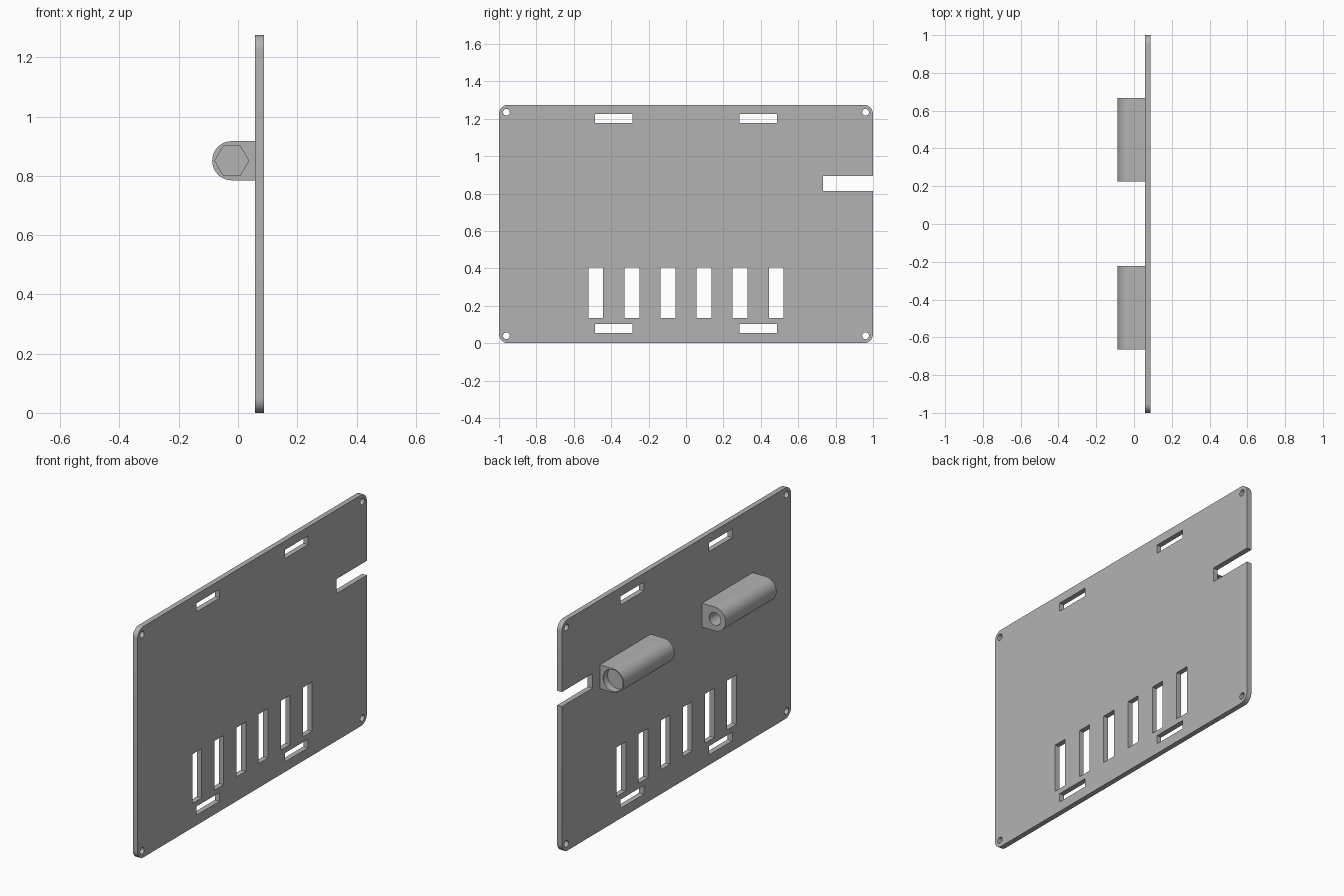
import bpy, bmesh
from math import sin, cos, pi, radians
from mathutils import Vector

cube = bpy.data.objects.get("Cube")
if cube:
    bpy.data.objects.remove(cube)

grey = bpy.data.materials.new("plain grey")
grey.use_nodes = True
grey.diffuse_color = (0.45, 0.45, 0.45, 1)
grey.node_tree.nodes["Principled BSDF"].inputs["Base Color"].default_value = (0.45, 0.45, 0.45, 1)


def arc(u, v, r, start, end, steps):
    """Points on an arc, angles in degrees."""
    angles = [radians(start + (end - start) * i / steps) for i in range(steps + 1)]
    return [(u + r * cos(a), v + r * sin(a)) for a in angles]


def ring(u, v, r, sides):
    return arc(u, v, r, 0, 360, sides)[:-1]


def rect(u0, u1, v0, v1):
    return [(u0, v0), (u1, v0), (u1, v1), (u0, v1)]


def prisms(name, axis, parts):
    """Extrude each (outline, low, high) along x or y into one object."""
    bm = bmesh.new()
    for outline, low, high in parts:
        def place(u, v, d):
            return Vector((d, u, v)) if axis == "x" else Vector((u, d, v))
        face = bm.faces.new([bm.verts.new(place(u, v, low)) for u, v in outline])
        new = bmesh.ops.extrude_face_region(bm, geom=[face])["geom"]
        shift = place(0, 0, high - low)
        bmesh.ops.translate(bm, vec=shift,
                            verts=[g for g in new if isinstance(g, bmesh.types.BMVert)])
    bmesh.ops.recalc_face_normals(bm, faces=bm.faces[:])
    mesh = bpy.data.meshes.new(name)
    bm.to_mesh(mesh)
    bm.free()
    mesh.materials.append(grey)
    obj = bpy.data.objects.new(name, mesh)
    bpy.context.collection.objects.link(obj)
    return obj


def cut(obj, cutter):
    """Subtract the cutter, then smooth the round walls."""
    cutter.hide_render = True
    mod = obj.modifiers.new("cut", "BOOLEAN")
    mod.operation = "DIFFERENCE"
    mod.solver = "EXACT"
    mod.object = cutter
    bpy.ops.object.select_all(action="DESELECT")
    obj.select_set(True)
    bpy.context.view_layer.objects.active = obj
    bpy.ops.object.modifier_apply(modifier=mod.name)
    bpy.data.objects.remove(cutter)
    bpy.ops.object.shade_smooth_by_angle(angle=radians(30))


# Plate with rounded corners
X0, X1, TOP, R = 0.058, 0.087, 1.275, 0.05
outline = (arc(1 - R, R, R, -90, 0, 8) + arc(1 - R, TOP - R, R, 0, 90, 8)
           + arc(R - 1, TOP - R, R, 90, 180, 8) + arc(R - 1, R, R, 180, 270, 8))
plate = prisms("plate", "x", [(outline, X0, X1)])

# Openings: corner screw holes, strap slots, vent slots and side notch
openings = [rect(0.733, 1.1, 0.813, 0.893)]
for side in (-1, 1):
    for z in (0.04, TOP - 0.04):
        openings.append(ring(side * 0.96, z, 0.018, 24))
    for z in (0.08, 1.202):
        y = side * 0.386
        openings.append(rect(y - 0.101, y + 0.101, z - 0.024, z + 0.024))
for i in range(6):
    y = (i - 2.5) * 0.193
    openings.append(rect(y - 0.04, y + 0.04, 0.134, 0.406))
cut(plate, prisms("plate_cutter", "x", [(o, 0, 0.15) for o in openings]))

# Two D-shaped bosses on the plate's inner side
CX, CZ, BR = -0.021, 0.851, 0.066
boss_outline = [(X0 + 0.005, CZ - BR), (X0 + 0.005, CZ + BR)] + arc(CX, CZ, BR, 90, 270, 32)
hole = ring(CX, CZ, 0.035, 32)
hexagon = ring(CX, CZ, 0.057, 6)
counterbore = ring(CX, CZ, 0.06, 40)

# Front boss: hexagonal nut pocket outside, round bolt hole inside
front_boss = prisms("front_boss", "y", [(boss_outline, -0.665, -0.222)])
cut(front_boss, prisms("front_cutter", "y", [(hexagon, -0.7, -0.615), (hole, -0.605, -0.2)]))

# Rear boss: round bolt head pocket outside, bolt hole inside
rear_boss = prisms("rear_boss", "y", [(boss_outline, 0.225, 0.668)])
cut(rear_boss, prisms("rear_cutter", "y", [(counterbore, 0.628, 0.7), (hole, 0.2, 0.618)]))
